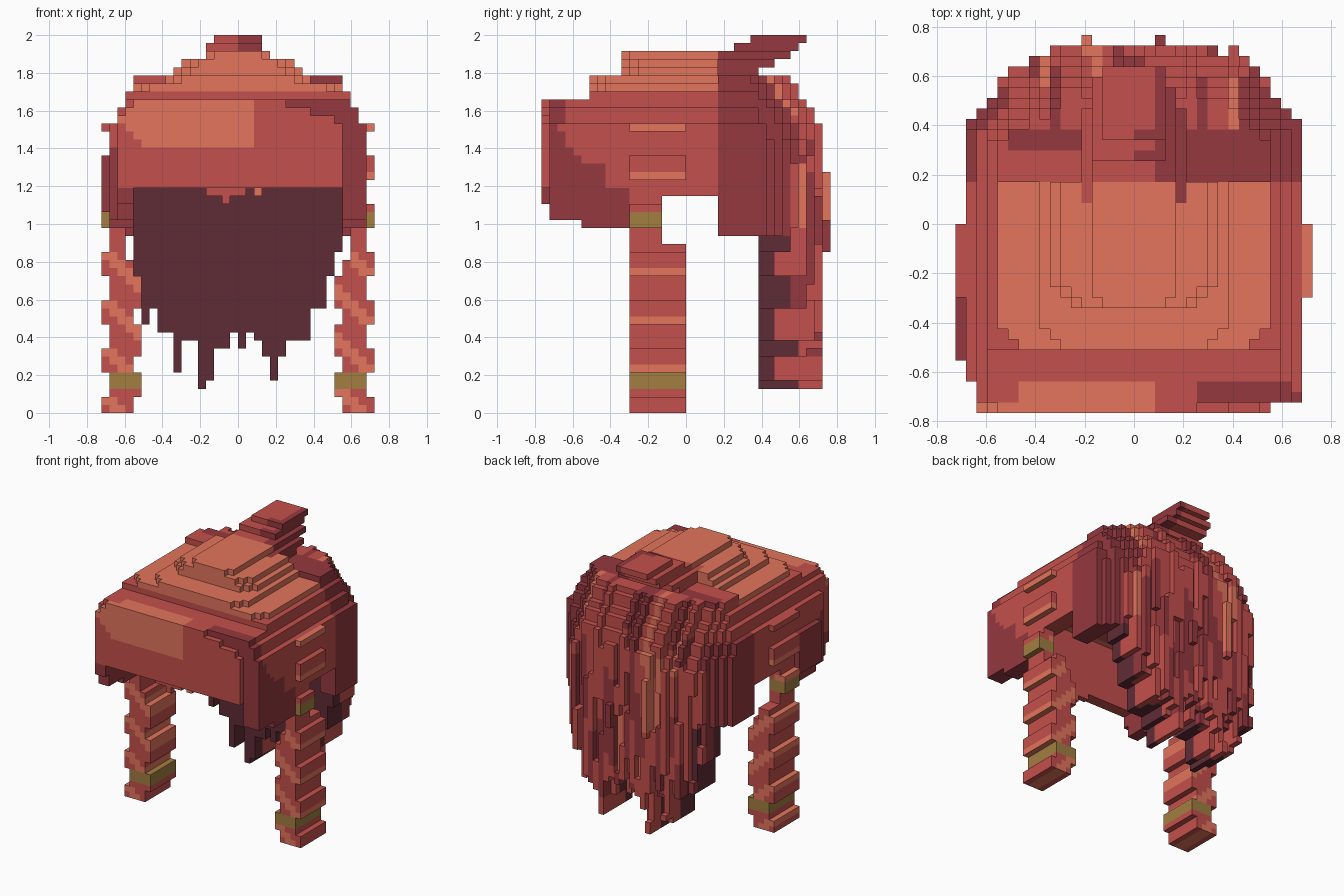
import bpy, random

if "Cube" in bpy.data.objects:
    bpy.data.objects.remove(bpy.data.objects["Cube"])

random.seed(11)
V = 2 / 47                      # edge of one cube
cells = {}                      # (x, y, z) -> (part, colour)

PALETTE = {
    "light_copper": (227, 117, 92),
    "mid_red": (196, 80, 76),
    "dark_red": (149, 56, 63),
    "deep_maroon": (95, 43, 54),
    "old_gold": (162, 126, 64),
}
LIGHT, MID, DARK, DEEP, GOLD = range(5)


def linear(c):
    c /= 255
    return c / 12.92 if c <= 0.04045 else ((c + 0.055) / 1.055) ** 2.4


materials = []
for name, rgb in PALETTE.items():
    m = bpy.data.materials.new(name)
    m.diffuse_color = (*[linear(c) for c in rgb], 1)
    m.use_nodes = True
    m.node_tree.nodes["Principled BSDF"].inputs["Base Color"].default_value = m.diffuse_color
    materials.append(m)


def fill(part, colour, xs, ys, zs):
    """Fill a block of cubes; colour is an index or a rule of x, y, z."""
    for x in range(*xs):
        for y in range(*ys):
            for z in range(*zs):
                c = colour(x, y, z) if callable(colour) else colour
                cells[x, y, z] = (part, c)


def half_width(z):
    return 16 if z < 36 else 15 if z < 38 else 14 if z < 40 else 13


# Cap shell: hollow around the head, open below
for z in range(27, 40):
    w = half_width(z)
    front = -17 if z < 39 else -12
    for x in range(-w, w):
        for y in range(front, 4):
            if z < 38 and -13 <= x < 13 and y >= -16:
                continue
            if z < 28 and y < -15:
                continue
            if x < -15 and y < -15:
                continue
            c = DARK if y < -15 and x > 4 and z > 34 else MID
            cells[x, y, z] = ("cap", c)

# Stepped crown with clipped front corners
for z, w, front, clip in ((40, 13, -12, 2), (41, 9, -12, 2), (42, 8, -8, 2),
                          (43, 7, -8, 2), (44, 4, -8, 1)):
    for x in range(-w, w):
        for y in range(front, 4):
            if (w - abs(x + .5)) + (y + .5 - front) > clip:
                cells[x, y, z] = ("crown", LIGHT)


# Front fringe: swept plate with a pale patch and a notch at upper right
def fringe_colour(x, y, z):
    return LIGHT if x < 2 and z >= 33 and x + z >= 21 else MID


for z in range(28, 39):
    left = -13 if z > 37 else -14 if z > 36 else -15
    for x in range(left, 13):
        if x > 3 and z > 39 - (x - 3) * 0.36:
            continue
        cells[x, -18, z] = ("fringe", fringe_colour(x, -18, z))
        if z == 38:
            fill("fringe", LIGHT if x < 2 and x >= -11 else MID,
                 (x, x + 1), (-17, -15), (38, 39))
fill("fringe", MID, (-4, 1), (-17, -16), (27, 28))
fill("fringe", MID, (-2, -1), (-17, -16), (26, 28))
fill("fringe", LIGHT, (2, 3), (-17, -16), (27, 28))


# Side locks framing the face
def lock_colour(x, y, z):
    if y >= -10:
        return DARK if z < 28 else MID
    return DARK if z < max(31, 36 - 1.6 * (y + 17)) else MID


for side, x0 in (("left", -16), ("right", 13)):
    part = side + "_side_lock"
    first = -15 if side == "left" else -17
    fill(part, lock_colour, (x0, x0 + 3), (first, -13), (24, 36))
    fill(part, lock_colour, (x0, x0 + 3), (-13, -7), (23, 36))
fill("left_side_lock", DARK, (-15, -13), (-18, -15), (26, 28))
fill("left_side_lock", DARK, (-15, -13), (-17, -15), (24, 28))
fill("left_side_lock", DARK, (-17, -16), (-13, -7), (25, 32))

# Raised strands beside the temples
for side, x in (("left", -17), ("right", 16)):
    part = side + "_temple_strands"
    fill(part, LIGHT if x > 0 else MID, (x, x + 1), (-7, 0), (35, 36))
    fill(part, lambda x, y, z: LIGHT if z < 30 else MID, (x, x + 1), (-7, 0), (29, 32))

# Braids: zigzag steps, diagonal pale stripes and gold ties
for side, sign in (("left", -1), ("right", 1)):
    for z in range(0, 27):
        outer = 17 if z % 6 in (5, 0, 1) or z in (23, 24) else 16
        inner = 12 if z % 6 in (1, 2, 3, 4) and z > 1 else 13
        if z > 18:
            inner = 14
        tie = z in (3, 4, 23, 24)
        for r in range(inner, outer):
            x = r if sign > 0 else -1 - r
            c = GOLD if tie else LIGHT if (x + z) % 6 in (2, 3) else MID
            part = side + ("_braid_tie" if tie else "_braid")
            fill(part, c, (x, x + 1), (-7, 0 if z < 21 else -3), (z, z + 1))

# Back hair: uneven strands, each column with its own lower end
ENDS = [22, 16, 11, 13, 10, 10, 5, 9, 9, 3, 4, 8, 8, 10,
        8, 10, 9, 7, 4, 7, 9, 9, 9, 13, 13, 17, 20, 22]


def back_top(r):
    """Dome height at a given distance from the crown."""
    r = int(r)
    if r >= 17:
        return 34 - 2 * (r - 17)
    return 42 if r < 13 else {13: 41, 14: 39, 15: 38, 16: 36}[r]


for x in range(-16, 16):
    ax = abs(x + .5)
    end = ENDS[x + 14] if -14 <= x < 14 else 22
    depth = 17 if ax < 8 else 16 if ax < 11 else 15 if ax < 12 else \
        14 if ax < 13 else 12 if ax < 14 else 11 if ax < 15 else 10
    lining = 11 + random.randint(0, 3)
    lift = random.randint(0, 3)
    sink = random.choice((0, 0, 0.5, 1, 1.5))
    proud = 1 if x in (-5, -4, 2, 3, -10, 9) else 0
    shift, tone, left_over = 0, MID, 0
    for z in range(42, end - 1, -1):
        if left_over <= 0:      # start a new strand segment
            left_over = random.randint(4, 11)
            shift = random.choice((-1, 0, 0, proud))
            tone = random.choices((MID, DARK, LIGHT), (6, 3.5, 1.5 if z > 28 else 0.7))[0]
        left_over -= 1
        if ax >= half_width(z) or z >= 42:
            continue
        reach = depth + (shift if ax < 13 else 0)
        if z < 20:
            reach = min(reach, 17)
        for y in range(4, reach):
            if ax < 13 and y < 9 and z < 38:
                continue
            if z >= back_top(y + max(0, ax - 6) * 0.75 + (sink if y > 6 else 0)):
                continue
            if y >= 15 and z < end + lift:
                continue
            if ax < 13 and (z < 22 and y < lining or z < 38 and y < 10):
                c = DEEP
            elif ax >= 12:
                c = MID if x < 0 and z > 35 else DARK if y < 13 or tone == LIGHT else tone
            elif y < 9:
                c = DARK if x > 0 or y > 6 else MID
            else:
                c = tone
            cells[x, y, z] = ("back_hair", c)

# Swept tuft on top, overhanging to the back
for z, y0, y1, w in ((42, 2, 9, 5), (43, 2, 11, 5), (44, 4, 13, 4),
                     (45, 6, 14, 4), (46, 8, 15, 3)):
    fill("top_tuft", lambda x, y, z: DARK if x >= (0 if y == y0 and z > 44 else 2) else MID,
         (-w, min(w, 3) if z > 44 else w), (y0, y1), (z, z + 1))

# Turn the cubes into meshes, keeping only exposed faces
SIDES = {
    (1, 0, 0): ((1, 0, 0), (1, 1, 0), (1, 1, 1), (1, 0, 1)),
    (-1, 0, 0): ((0, 0, 0), (0, 0, 1), (0, 1, 1), (0, 1, 0)),
    (0, 1, 0): ((0, 1, 0), (0, 1, 1), (1, 1, 1), (1, 1, 0)),
    (0, -1, 0): ((0, 0, 0), (1, 0, 0), (1, 0, 1), (0, 0, 1)),
    (0, 0, 1): ((0, 0, 1), (1, 0, 1), (1, 1, 1), (0, 1, 1)),
    (0, 0, -1): ((0, 0, 0), (0, 1, 0), (1, 1, 0), (1, 0, 0)),
}
parts = {}
for (x, y, z), (part, colour) in cells.items():
    verts, faces, tones = parts.setdefault(part, ({}, [], []))
    for (dx, dy, dz), quad in SIDES.items():
        if (x + dx, y + dy, z + dz) in cells:
            continue
        faces.append([verts.setdefault((x + a, y + b, z + c), len(verts)) for a, b, c in quad])
        tones.append(colour)

for part, (verts, faces, tones) in parts.items():
    mesh = bpy.data.meshes.new(part)
    mesh.from_pydata([(x * V, y * V, z * V) for x, y, z in verts], [], faces)
    used = sorted(set(tones))
    for i in used:
        mesh.materials.append(materials[i])
    mesh.polygons.foreach_set("material_index", [used.index(t) for t in tones])
    mesh.update()
    bpy.context.collection.objects.link(bpy.data.objects.new(part, mesh))
